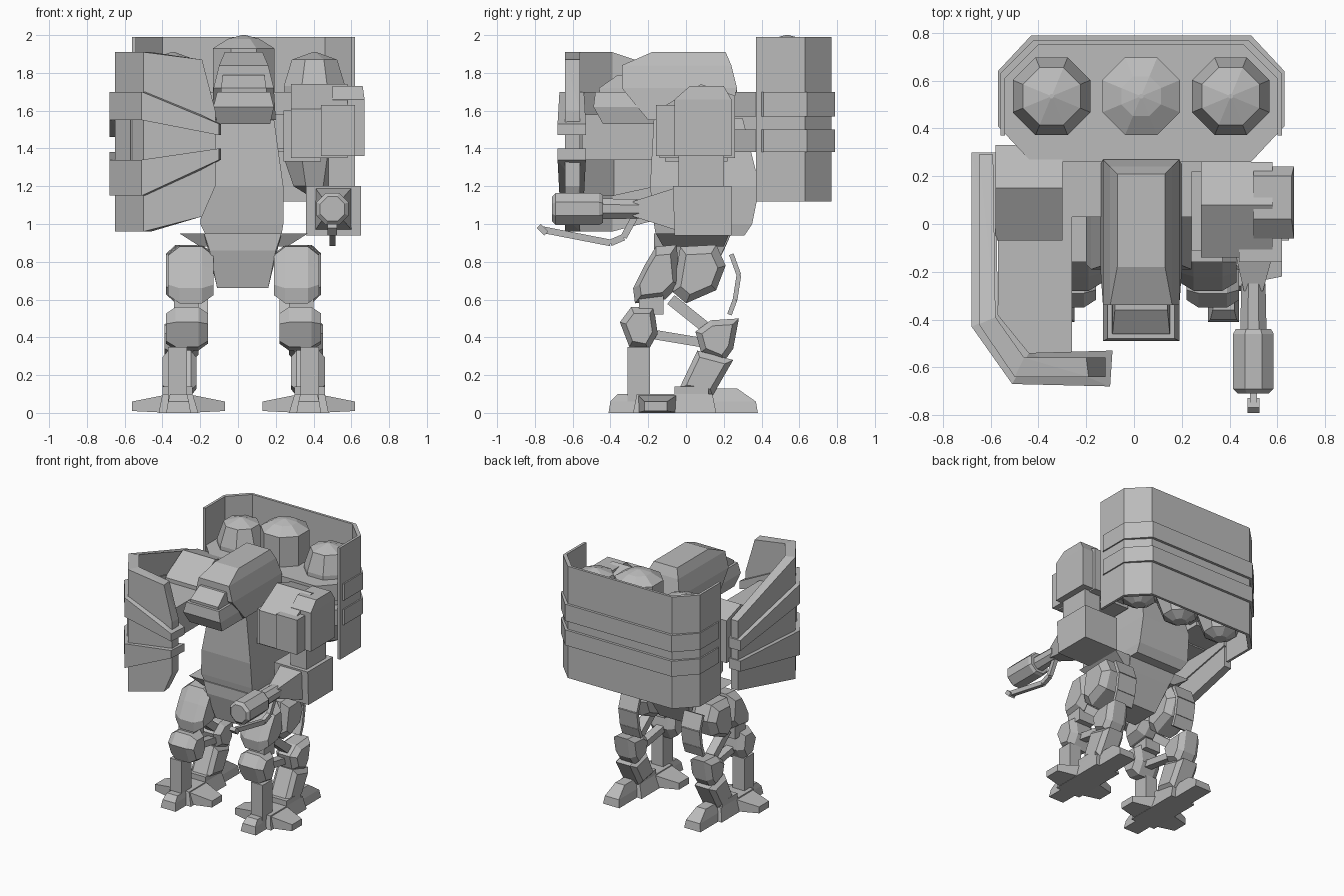
import bpy, bmesh, math
from mathutils import Vector

if "Cube" in bpy.data.objects:
    bpy.data.objects.remove(bpy.data.objects["Cube"], do_unlink=True)

GREY = (0.5, 0.5, 0.5, 1.0)
grey = bpy.data.materials.new("armour grey")
grey.use_nodes = True
grey.diffuse_color = GREY
grey.node_tree.nodes["Principled BSDF"].inputs["Base Color"].default_value = GREY
MIDDLE = .03  # the symmetry plane of the body


def hull(name, points, mirror=False):
    """Convex solid around the points, optionally with a mirrored twin."""
    bm = bmesh.new()
    for point in points:
        bm.verts.new(point)
    result = bmesh.ops.convex_hull(bm, input=bm.verts[:])
    unused = [g for g in result["geom_interior"] if isinstance(g, bmesh.types.BMVert)]
    bmesh.ops.delete(bm, geom=unused, context="VERTS")
    bmesh.ops.dissolve_limit(bm, angle_limit=math.radians(1), verts=bm.verts[:], edges=bm.edges[:])
    bmesh.ops.recalc_face_normals(bm, faces=bm.faces[:])
    mesh = bpy.data.meshes.new(name)
    bm.to_mesh(mesh)
    bm.free()
    mesh.materials.append(grey)
    part = bpy.data.objects.new(name, mesh)
    bpy.context.collection.objects.link(part)
    if mirror:
        hull(name + "_right", [(2 * MIDDLE - x, y, z) for x, y, z in points])


def loft(name, *levels, mirror=False):
    """Stack of rectangles, each given as z, x range and y range."""
    hull(name, [(x, y, z) for z, xs, ys in levels for x in xs for y in ys], mirror)


def box(name, xs, ys, zs, mirror=False):
    loft(name, (zs[0], xs, ys), (zs[1], xs, ys), mirror=mirror)


def prism(name, xs, profile, bevel=0, shrink=.7, mirror=False):
    """Side profile (y, z) carried across x, with chamfered cheeks."""
    cy = sum(y for y, z in profile) / len(profile)
    cz = sum(z for y, z in profile) / len(profile)
    points = []
    for x, step in zip(xs, (bevel, -bevel)):
        points += [(x + step, y, z) for y, z in profile]
        if bevel:
            points += [(x, cy + (y - cy) * shrink, cz + (z - cz) * shrink) for y, z in profile]
    hull(name, points, mirror)


def bar(name, xs, path, thickness, mirror=False):
    """Flat strip following a side path (y, z)."""
    for a, b in zip(path, path[1:]):
        along = (Vector(b) - Vector(a)).normalized()
        off = Vector((-along.y, along.x)) * thickness / 2
        ends = [Vector(p) + s * off for p in (a, b) for s in (1, -1)]
        prism(name, xs, [tuple(e) for e in ends], mirror=mirror)


def turned(name, centre, rings, axis="z", sides=8):
    """Faceted solid of revolution from (position, radius) rings."""
    points = []
    for position, radius in rings:
        for i in range(sides):
            angle = math.tau * (i + .5) / sides
            u, v = radius * math.cos(angle), radius * math.sin(angle)
            if axis == "z":
                points.append((centre[0] + u, centre[1] + v, position))
            else:
                points.append((centre[0] + u, position, centre[1] + v))
    hull(name, points)


def wall(name, inner, outer, heights):
    """Folded upright plate between two plan paths, with a z range per corner."""
    for i in range(len(inner) - 1):
        hull(name, [(*side[k], z) for k in (i, i + 1) for side in (inner, outer) for z in heights[k]])


# Torso, shoulder beam and hips
loft("torso", (.94, (-.17, .23), (-.16, .31)), (1.0, (-.2, .24), (-.17, .35)),
     (1.2, (-.18, .24), (-.19, .39)), (1.56, (-.12, .19), (-.17, .3)))
box("neck", (-.1, .16), (-.12, .27), (1.5, 1.72))
box("shoulder_beam", (-.32, .38), (.03, .26), (1.4, 1.58))
box("pack_mount", (-.1, .16), (.2, .45), (1.38, 1.6))
loft("hip_plate", (.88, (-.2, .26), (-.12, .2)), (.95, (-.31, .37), (-.16, .23)))
loft("pelvis", (.66, (-.11, .16), (-.12, .1)), (.86, (-.15, .2), (-.17, .2)),
     (.95, (-.18, .23), (-.17, .24)))

# Head: cranium, snout, jaw
loft("cranium", (1.55, (-.14, .2), (-.2, .25)), (1.72, (-.13, .19), (-.34, .27)),
     (1.84, (-.1, .16), (-.34, .24)), (1.91, (-.07, .13), (-.18, .21)))
loft("snout", (1.56, (-.1, .16), (-.45, -.1)), (1.72, (-.09, .15), (-.46, -.1)),
     (1.79, (-.08, .14), (-.36, -.1)))
loft("jaw", (1.53, (-.11, .17), (-.44, -.17)), (1.62, (-.13, .19), (-.49, -.1)),
     (1.7, (-.11, .17), (-.48, -.1)))

# Shoulders with gabled roofs
gable = [(-.14, 1.35), (-.14, 1.61), (.08, 1.74), (.26, 1.68), (.26, 1.35)]
prism("gun_shoulder", (.28, .58), gable)
box("gun_shoulder_inner", (.24, .44), (-.11, .22), (1.33, 1.6))
box("gun_shoulder_front", (.44, .62), (-.16, .2), (1.36, 1.63))
loft("gun_shoulder_side", (1.36, (.5, .67), (-.06, .24)), (1.66, (.5, .67), (-.06, .24)),
     (1.73, (.5, .66), (.02, .2)))
prism("shield_shoulder", (-.58, -.3), [(y + .07, z) for y, z in gable])
box("shield_forearm", (-.57, -.26), (-.55, .1), (1.34, 1.58))

# Gun arm
box("gun_upper_arm", (.48, .62), (-.04, .2), (1.15, 1.38))
loft("gun_forearm", (.94, (.36, .65), (-.06, .24)), (1.2, (.36, .65), (-.07, .24)))
hull("gun_taper", [(x, y, z) for y, xs, zs in
                   ((-.06, (.41, .6), (.97, 1.19)), (-.28, (.46, .54), (1.04, 1.12)))
                   for x in xs for z in zs])
GUN = (.5, 1.08)
turned("gun_barrel", GUN, [(-.25, .055), (-.47, .06)], axis="y")
turned("gun_muzzle", GUN, [(-.44, .08), (-.46, .092), (-.69, .092), (-.71, .07)], axis="y")
bar("gun_hook", (.485, .515), [(-.27, 1.04), (-.33, .93), (-.4, .9), (-.76, .97)], .035)
bar("gun_hook_tip", (.475, .525), [(-.74, .95), (-.78, .99)], .03)

# Folded shield on the other arm, with two raised bands
side = (.96, 1.91)
wall("shield_plate",
     [(-.59, .29), (-.58, -.39), (-.46, -.56), (-.2, -.56), (-.12, -.56)],
     [(-.65, .29), (-.65, -.42), (-.5, -.64), (-.19, -.64), (-.12, -.64)],
     [(1.14, 1.68), side, side, (1.04, 1.87), (1.2, 1.6)])
band_inner = [(-.58, .3), (-.57, -.38), (-.44, -.54), (-.09, -.53)]
band_outer = [(-.68, .3), (-.68, -.43), (-.51, -.67), (-.1, -.68)]
upper, lower = (1.55, 1.7), (1.15, 1.34)
wall("shield_upper_band", band_inner, band_outer, [(1.46, 1.54), upper, upper, (1.47, 1.53)])
wall("shield_lower_band", band_inner, band_outer, [(1.3, 1.38), lower, lower, (1.34, 1.4)])


# Back pack: open casing, two octagonal shelves, three tanks
def half_plan(x, back, corner, front):
    left = [(x, front), (x, corner), (x - .14, back)]
    return left + [(2 * MIDDLE - px, py) for px, py in reversed(left)]


wall("pack_casing", half_plan(.6, .75, .61, .37), half_plan(.62, .77, .63, .37), [(1.12, 1.99)] * 6)
for name, zs in (("pack_upper_shelf", (1.57, 1.7)), ("pack_lower_shelf", (1.38, 1.5))):
    plan = half_plan(.63, .79, .64, .41) + half_plan(.63, .26, .41, .41)
    hull(name, [(x, y, z) for x, y in plan for z in zs])
TANK_Y, TANK_R = .535, .176
for name, shift in (("left_tank", .375), ("right_tank", -.375)):
    turned(name, (MIDDLE + shift, TANK_Y),
           [(1.16, .05), (1.2, .12), (1.35, TANK_R), (1.73, TANK_R), (1.87, .13), (1.91, .01)])
turned("middle_tank", (MIDDLE, TANK_Y),
       [(1.16, .05), (1.2, .12), (1.35, TANK_R), (1.93, TANK_R), (1.98, .09), (2.0, .01)])

# Legs: each side has a front strut and a bent rear limb
prism("front_thigh", (.19, .43), [(-.16, .88), (-.05, .89), (-.03, .68), (-.11, .6),
      (-.27, .58), (-.28, .66), (-.22, .78)], bevel=.06, mirror=True)
prism("rear_thigh", (.22, .44), [(-.03, .88), (.16, .89), (.21, .78), (.16, .65),
      (0, .58), (-.07, .64)], bevel=.05, mirror=True)
box("knee_link", (.27, .4), (-.25, -.12), (.52, .62), mirror=True)
prism("knee", (.22, .44), [(-.35, .48), (-.29, .56), (-.17, .56), (-.15, .42),
      (-.2, .33), (-.3, .35)], bevel=.05, mirror=True)
box("front_shin", (.33, .43), (-.31, -.19), (.06, .35), mirror=True)
bar("thigh_strut", (.31, .38), [(-.08, .6), (.12, .44)], .06, mirror=True)
bar("knee_strut", (.3, .36), [(-.2, .42), (.1, .37)], .05, mirror=True)
prism("rear_shin", (.27, .45), [(.05, .43), (.13, .49), (.28, .5), (.25, .34),
      (.2, .27), (.08, .32)], bevel=.04, mirror=True)
prism("rear_ankle", (.28, .46), [(.06, .33), (.2, .25), (.25, .28), (.14, .09),
      (-.04, .12), (0, .2)], bevel=.03, mirror=True)
bar("heel_fin", (.22, .38), [(.24, .84), (.28, .73), (.26, .6), (.23, .52)], .025, mirror=True)

# Feet: core with spreading toes
loft("foot_core", (0, (.27, .48), (-.28, .16)), (.1, (.3, .46), (-.26, .14)), mirror=True)
box("ankle_block", (.3, .46), (-.06, .12), (.08, .14), mirror=True)
loft("front_toe", (0, (.31, .44), (-.41, -.2)), (.06, (.32, .43), (-.4, -.2)),
     (.1, (.33, .42), (-.36, -.2)), mirror=True)
loft("rear_toe", (0, (.31, .45), (.1, .38)), (.06, (.32, .44), (.1, .37)),
     (.13, (.34, .42), (.1, .27)), mirror=True)
for name, tip, root in (("outer_toe", .62, .42), ("inner_toe", .13, .33)):
    hull(name, [(tip, y, z) for y in (-.22, -.1) for z in (.01, .06)] +
         [(root, y, z) for y in (-.26, -.04) for z in (0, .1)], mirror=True)
